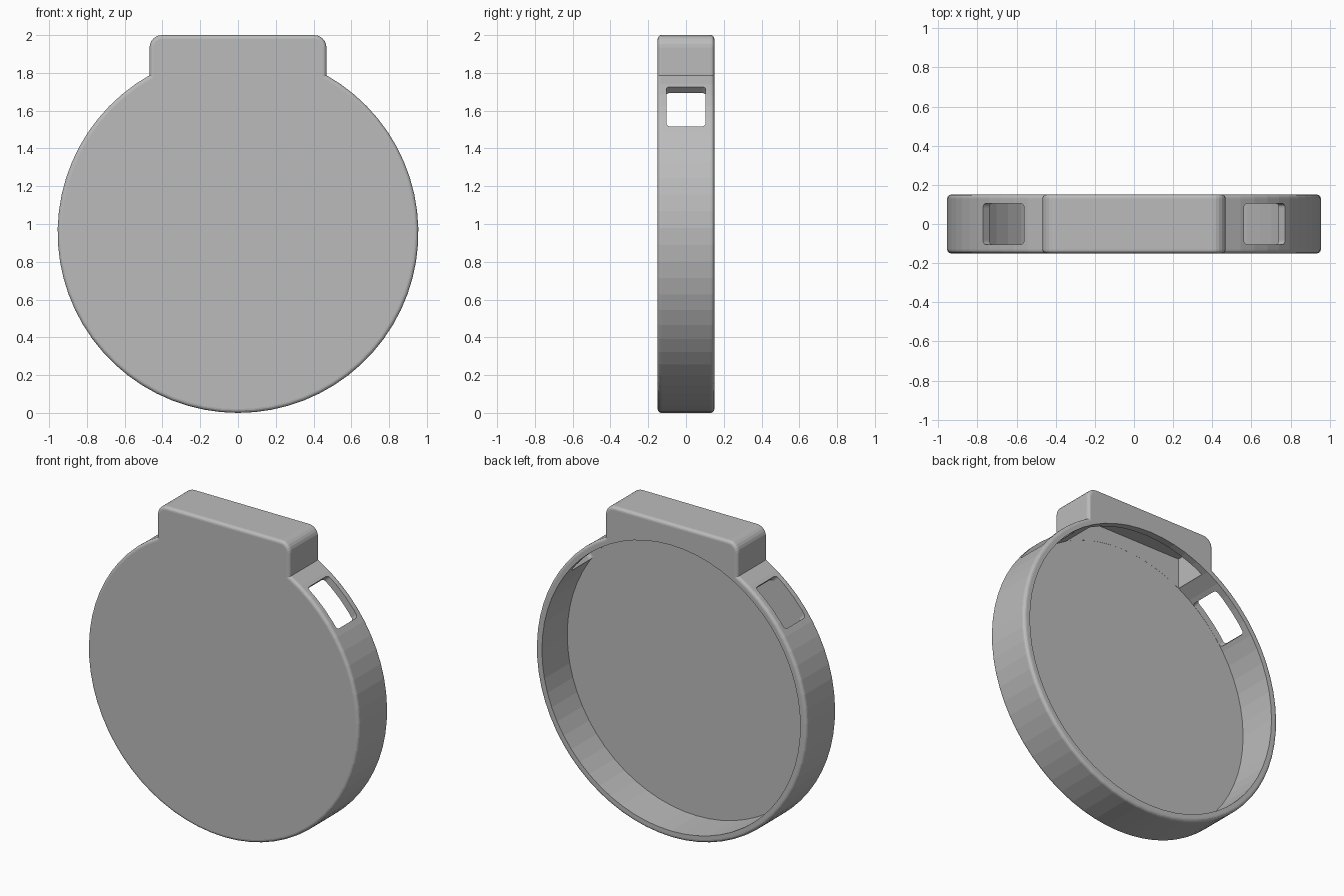
import bpy, bmesh
from math import sin, cos, pi, asin, sqrt
from mathutils import Matrix

cube = bpy.data.objects.get("Cube")
if cube:
    bpy.data.objects.remove(cube, do_unlink=True)

RADIUS, HALF, WALL = 0.955, 0.15, 0.045    # disc radius (also its centre height), half depth, wall
TAB, TOP, CORNER, SOFT = 0.468, 2.0, 0.065, 0.02

grey = bpy.data.materials.new("plain_grey")
grey.use_nodes = True
grey.diffuse_color = (0.5, 0.5, 0.5, 1)
grey.node_tree.nodes["Principled BSDF"].inputs["Base Color"].default_value = grey.diffuse_color


def make_object(name, bm):
    bmesh.ops.recalc_face_normals(bm, faces=bm.faces)
    mesh = bpy.data.meshes.new(name)
    bm.to_mesh(mesh)
    bm.free()
    mesh.materials.append(grey)
    obj = bpy.data.objects.new(name, mesh)
    bpy.context.collection.objects.link(obj)
    return obj


def prism(points, y0, y1):
    """Extrude an (x, z) outline along y."""
    bm = bmesh.new()
    face = bm.faces.new([bm.verts.new((x, y0, z)) for x, z in points])
    side = bmesh.ops.extrude_face_region(bm, geom=[face])["geom"]
    bmesh.ops.translate(bm, vec=(0, y1 - y0, 0),
                        verts=[v for v in side if isinstance(v, bmesh.types.BMVert)])
    return bm


def arc(cx, cz, r, start, end, steps):
    return [(cx + r * cos(start + (end - start) * i / steps),
             cz + r * sin(start + (end - start) * i / steps)) for i in range(steps + 1)]


def cut(target, cutter):
    cutter.hide_render = True
    mod = target.modifiers.new("cut", "BOOLEAN")
    mod.operation, mod.solver, mod.object = "DIFFERENCE", "EXACT", cutter
    bpy.context.view_layer.objects.active = target
    bpy.ops.object.modifier_apply(modifier=mod.name)
    bpy.data.objects.remove(cutter, do_unlink=True)


# Disc and tab as one outline, with softened front and back edges
join = pi / 2 - asin(TAB / RADIUS)
outline = arc(0, RADIUS, RADIUS, pi - join, 2 * pi + join, 56)
outline += arc(TAB - CORNER, TOP - CORNER, CORNER, 0, pi / 2, 6)
outline += arc(CORNER - TAB, TOP - CORNER, CORNER, pi / 2, pi, 6)
bm = prism(outline, -HALF, HALF)
rims = [e for e in bm.edges if abs(e.verts[0].co.y - e.verts[1].co.y) < 0.001]
bmesh.ops.bevel(bm, geom=rims, offset=SOFT, segments=4, profile=0.5, affect="EDGES")
housing = make_object("housing", bm)

# Round cavity open at the back
inner = RADIUS - WALL
cavity = arc(0, RADIUS, inner, 0, 2 * pi, 64)[:-1]
cut(housing, make_object("round_cavity", prism(cavity, WALL - HALF, HALF + 0.1)))

# Hollow inside the tab
w, d = TAB - WALL, HALF - WALL
tab_room = [(-w, 1.3), (w, 1.3), (w, TOP - WALL), (-w, TOP - WALL)]
cut(housing, make_object("tab_hollow", prism(tab_room, 0.0005 - d, d)))

# Slanted strap slots on both shoulders
for side in (1, -1):
    bm = bmesh.new()
    bmesh.ops.create_cube(bm, size=1, matrix=Matrix.Diagonal((0.3, 0.208, 0.296, 1)))
    long_edges = [e for e in bm.edges if abs(e.verts[0].co.x - e.verts[1].co.x) > 0.1]
    bmesh.ops.bevel(bm, geom=long_edges, offset=0.02, segments=4, profile=0.5, affect="EDGES")
    reach = 0.95 * sqrt(0.5)
    turn = Matrix.Rotation(-side * pi / 4, 4, "Y")
    bm.transform(Matrix.Translation((side * reach, 0, RADIUS + reach))
                 @ turn)
    cut(housing, make_object("strap_slot", bm))
